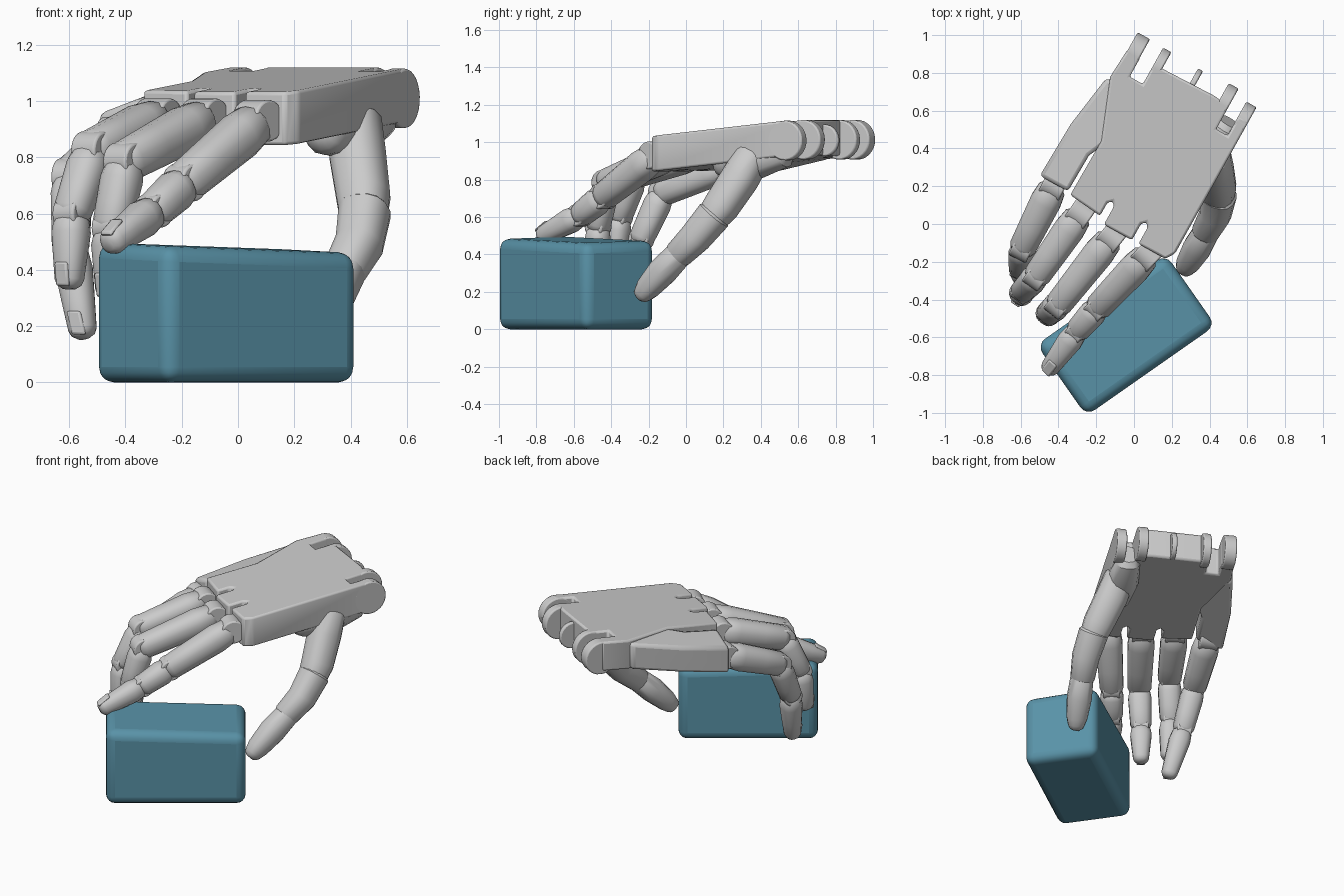
import bpy, bmesh, math
from mathutils import Vector, Matrix

if "Cube" in bpy.data.objects:
    bpy.data.objects.remove(bpy.data.objects["Cube"])

ACROSS = Vector((.873, -.487, 0))     # across the hand, towards the thumb
FWD = Vector((-.487, -.873, 0))       # along the hand, towards the fingers


def finish(name, bm, bevel=0, seg=2, angle=38):
    bmesh.ops.recalc_face_normals(bm, faces=bm.faces)
    me = bpy.data.meshes.new(name)
    bm.to_mesh(me)
    bm.free()
    ob = bpy.data.objects.new(name, me)
    bpy.context.collection.objects.link(ob)
    if bevel:
        m = ob.modifiers.new("bevel", 'BEVEL')
        m.width, m.segments, m.limit_method = bevel, seg, 'ANGLE'
    bpy.ops.object.select_all(action='DESELECT')
    ob.select_set(True)
    bpy.context.view_layer.objects.active = ob
    bpy.ops.object.shade_smooth_by_angle(angle=math.radians(angle))
    return ob


def plate_z(f):
    return 1.128 - .1 * (f + .877)


def local(t, f, z):
    p = ACROSS * t + FWD * f
    return Vector((p.x, p.y, z))


def slab(name, outline, top, bottom, bevel=.012):
    """Outline in hand coordinates, with top and bottom heights as functions."""
    bm = bmesh.new()
    up = [bm.verts.new(local(t, f, top(t, f))) for t, f in outline]
    dn = [bm.verts.new(local(t, f, bottom(t, f))) for t, f in outline]
    bm.faces.new(up)
    bm.faces.new(dn[::-1])
    n = len(up)
    for i in range(n):
        bm.faces.new((up[i], dn[i], dn[(i + 1) % n], up[(i + 1) % n]))
    return finish(name, bm, bevel)


def loft(name, pts, radii, side, flat=1.0, n=14):
    """Closed tube of rounded-square rings along a path, with domed ends."""
    P = [Vector(p) for p in pts]
    d0, d1 = (P[1] - P[0]).normalized(), (P[-1] - P[-2]).normalized()
    P = [P[0] - d0 * radii[0] * .35] + P + [P[-1] + d1 * radii[-1] * .4,
                                           P[-1] + d1 * radii[-1] * .65]
    R = [radii[0] * .7] + list(radii) + [radii[-1] * .82, radii[-1] * .45]
    bm = bmesh.new()
    rings = []
    for i, p in enumerate(P):
        d = (P[min(i + 1, len(P) - 1)] - P[max(i - 1, 0)]).normalized()
        w = (side - d * side.dot(d)).normalized()
        u = d.cross(w)
        ring = []
        for k in range(n):
            a = math.tau * (k + .5) / n
            c, s = math.cos(a), math.sin(a)
            c, s = (math.copysign(abs(v) ** .85, v) for v in (c, s))
            ring.append(bm.verts.new(p + (w * c + u * s * flat) * R[i]))
        rings.append(ring)
    for A, B in zip(rings, rings[1:]):
        for k in range(n):
            bm.faces.new((A[k], A[(k + 1) % n], B[(k + 1) % n], B[k]))
    bm.faces.new(rings[0])
    bm.faces.new(rings[-1])
    return finish(name, bm)


def pin(name, centre, axis, radius, length, bevel=.008):
    bm = bmesh.new()
    rot = Vector((0, 0, 1)).rotation_difference(axis).to_matrix().to_4x4()
    bmesh.ops.create_cone(bm, cap_ends=True, segments=28, radius1=radius, radius2=radius,
                          depth=length, matrix=Matrix.Translation(centre) @ rot)
    return finish(name, bm, bevel)


# Held block, its upper face dipping slightly to the right
bm = bmesh.new()
bmesh.ops.create_cube(bm, size=1)
for v in bm.verts:
    v.co = Vector((v.co.x * .835, v.co.y * .46, v.co.z * .475 + .2375))
    if v.co.z > .3:
        v.co.z += .004 - v.co.x * .03 + v.co.y * .03
bmesh.ops.rotate(bm, verts=bm.verts, matrix=Matrix.Rotation(math.radians(35), 3, 'Z'))
bmesh.ops.translate(bm, verts=bm.verts, vec=(-.042, -.588, 0))
block = finish("block", bm, .055, 4, 50)
mat = bpy.data.materials.new("block_blue")
mat.diffuse_color = (.1, .29, .39, 1)
mat.use_nodes = True
mat.node_tree.nodes["Principled BSDF"].inputs["Base Color"].default_value = mat.diffuse_color
block.data.materials.append(mat)

# Palm plate with finger slots at the front and hinge notches at the wrist
palm = [(.266, -.77), (.266, .03), (.235, .08), (.072, .08), (.072, -.02), (.052, -.04),
        (.032, -.02), (.032, .08), (-.138, .08), (-.138, -.03), (-.158, -.05),
        (-.178, -.03), (-.178, .05), (-.37, .03), (-.365, -.3), (-.49, -.62),
        (-.48, -.79), (-.40, -.79), (-.40, -.67), (-.32, -.67), (-.32, -.79),
        (.04, -.80), (.135, -.79), (.135, -.65), (.205, -.65), (.205, -.77)]
slab("palm", palm, lambda t, f: plate_z(f), lambda t, f: plate_z(f) - .19)

# Little-finger side of the palm, sloping down and outwards
wedge = [(-.34, -.3), (-.45, -.62), (-.505, -.6), (-.55, -.3), (-.56, .02), (-.39, .02),
         (-.385, -.2)]
drop = lambda t, f: plate_z(f) - .01 - .45 * max(0, -.34 - t) * (f + .75)
slab("palm_outer_side", wedge, drop, lambda t, f: drop(t, f) - .17, .02)

# Wrist hinge lugs
for i, (t, f, width) in enumerate([(-.44, -.79, .075), (-.295, -.785, .05),
                                   (.105, -.79, .06), (.235, -.75, .062)]):
    pin(f"wrist_lug_{i}", local(t, f, plate_z(f) - .106), ACROSS, .106, width)
pin("wrist_tab", local(-.09, -.80, 1.01), ACROSS, .085, .03)

# Heel of the palm that carries the thumb
loft("palm_heel", [local(.175, -.69, .965), local(.17, -.52, .915), local(.17, -.33, .91)],
     [.085, .098, .085], ACROSS, 1.2)

# Fingers: knuckle, two middle joints and tip
fingers = {
    "index": [(.07, -.165, .93), (-.19, -.44, .71), (-.30, -.565, .61), (-.455, -.775, .495)],
    "middle": [(-.12, -.07, .935), (-.40, -.425, .785), (-.45, -.47, .55), (-.455, -.475, .31)],
    "ring": [(-.285, .055, .935), (-.515, -.275, .825), (-.59, -.355, .6), (-.60, -.385, .345)],
    "little": [(-.425, .205, .87), (-.59, -.125, .73), (-.595, -.24, .48), (-.55, -.325, .17)],
}
for name, chain in fingers.items():
    P = [Vector(p) for p in chain]
    h = P[1] - P[0]
    side = Vector((-h.y, h.x, 0)).normalized()
    pin(name + "_knuckle", P[0], side, .074, .12)
    for j, (r0, r1) in enumerate([(.084, .074), (.073, .066), (.067, .05)]):
        a, b = P[j], P[j + 1]
        d = (b - a).normalized()
        a = a + d * (.03 if j == 0 else .025)
        b = b - d * (.012 if j < 2 else .02)
        pts = [a, a.lerp(b, .2), a.lerp(b, .65), b]
        loft(f"{name}_segment_{j}", pts, [r0 * .9, r0, (r0 * .45 + r1 * .55), r1], side)
        if j < 2:
            pin(f"{name}_joint_{j}", P[j + 1], side, r1 * .9, r1 * 1.4)
    # Nail set into the back of the tip
    u = d.cross(side)
    bm = bmesh.new()
    bmesh.ops.create_cube(bm, size=1)
    M = Matrix((side * .055, (d - u * .2) * .085, u * .018)).transposed().to_4x4()
    M.translation = P[3] - d * .035 + u * .046
    bm.transform(M)
    finish(name + "_nail", bm, .009)

# Thumb: thick base section and tapering end section
loft("thumb_base", [(.415, .36, .93), (.425, .29, .81), (.445, .19, .66), (.445, .12, .57)],
     [.095, .1, .095, .08], ACROSS)
loft("thumb_middle", [(.45, .15, .61), (.43, .05, .49), (.38, -.04, .40)],
     [.092, .085, .075], ACROSS)
loft("thumb_tip", [(.39, -.03, .41), (.335, -.125, .31), (.287, -.205, .22), (.272, -.23, .19)],
     [.07, .077, .064, .052], ACROSS)
